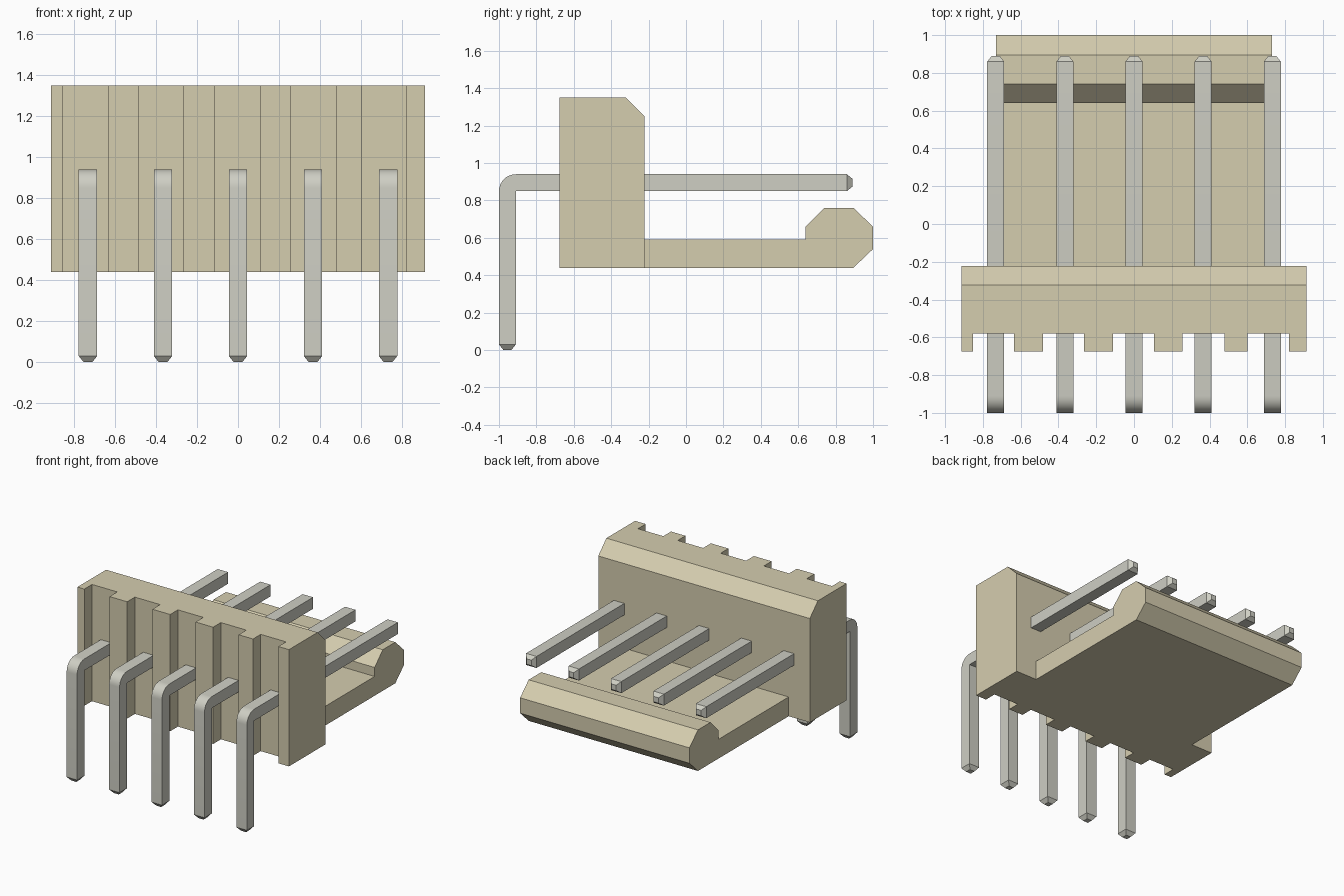
import bpy, bmesh, math

cube = bpy.data.objects.get("Cube")
if cube:
    bpy.data.objects.remove(cube, do_unlink=True)


def material(name, rgb):
    m = bpy.data.materials.new(name)
    m.use_nodes = True
    m.diffuse_color = (*rgb, 1)
    m.node_tree.nodes["Principled BSDF"].inputs["Base Color"].default_value = (*rgb, 1)
    return m


TAN = material("tan plastic", (0.665, 0.61, 0.43))
METAL = material("tin metal", (0.62, 0.62, 0.55))


def finish(name, bm, mat):
    bmesh.ops.remove_doubles(bm, verts=bm.verts, dist=1e-5)
    bmesh.ops.recalc_face_normals(bm, faces=bm.faces)
    mesh = bpy.data.meshes.new(name)
    bm.to_mesh(mesh)
    bm.free()
    mesh.materials.append(mat)
    obj = bpy.data.objects.new(name, mesh)
    bpy.context.collection.objects.link(obj)
    return obj


def extrude(bm, points, offset):
    face = bm.faces.new([bm.verts.new(p) for p in points])
    new = bmesh.ops.extrude_face_region(bm, geom=[face])["geom"]
    bmesh.ops.translate(bm, verts=[v for v in new if isinstance(v, bmesh.types.BMVert)], vec=offset)


# Housing: grooved plan outline raised to full height, back top edge chamfered
FRONT, FLOOR, BACK = -0.675, -0.58, -0.222
HALF, LOW, HIGH, CHAMFER = 0.912, 0.44, 1.35, 0.1
grooves = [(-0.853, -0.635), (-0.483, -0.265), (-0.112, 0.107), (0.258, 0.478), (0.602, 0.82)]
outline = [(-HALF, FRONT)]
for a, b in grooves:
    outline += [(a, FRONT), (a, FLOOR), (b, FLOOR), (b, FRONT)]
outline += [(HALF, FRONT), (HALF, BACK), (-HALF, BACK)]
bm = bmesh.new()
extrude(bm, [(x, y, LOW) for x, y in outline], (0, 0, HIGH - LOW))
edge = [e for e in bm.edges if all(v.co.y > BACK - 0.01 and v.co.z > HIGH - 0.01 for v in e.verts)]
bmesh.ops.bevel(bm, geom=edge, offset=CHAMFER, segments=1, affect='EDGES')
finish("housing", bm, TAN)

# Latch tongue with hooked lip
profile = [(BACK, 0.44), (0.895, 0.44), (1.0, 0.54), (1.0, 0.66), (0.895, 0.76),
           (0.74, 0.76), (0.64, 0.66), (0.64, 0.59), (BACK, 0.59)]
bm = bmesh.new()
extrude(bm, [(-0.73, y, z) for y, z in profile], (1.46, 0, 0))
finish("latch_tongue", bm, TAN)


# Bent square pin, skinned through inner/outer section pairs
def pin(name, x):
    w, tip = 0.045, 0.021
    cy, cz = -0.91, 0.85
    sections = [((cy - w + tip, 0), (cy - w - tip, 0), tip), ((cy, 0.03), (cy - 2 * w, 0.03), w)]
    for i in range(9):
        t = math.pi / 2 * i / 8
        sections.append(((cy, cz), (cy - 2 * w * math.cos(t), cz + 2 * w * math.sin(t)), w))
    sections += [((0.86, cz), (0.86, cz + 2 * w), w),
                 ((0.89, cz + w - tip), (0.89, cz + w + tip), tip)]
    bm = bmesh.new()
    rings = [[bm.verts.new((x + s * h, *p)) for s, p in ((-1, a), (1, a), (1, b), (-1, b))]
             for a, b, h in sections]
    for r, q in zip(rings, rings[1:]):
        for i in range(4):
            j = (i + 1) % 4
            # The inner corner stays sharp, so its sections collapse to one edge
            if (r[i].co - q[i].co).length + (r[j].co - q[j].co).length > 1e-6:
                bm.faces.new((r[i], r[j], q[j], q[i]))
    bm.faces.new(rings[0])
    bm.faces.new(rings[-1])
    obj = finish(name, bm, METAL)
    bpy.ops.object.select_all(action='DESELECT')
    obj.select_set(True)
    bpy.context.view_layer.objects.active = obj
    bpy.ops.object.shade_smooth_by_angle(angle=math.radians(30))


for n in range(5):
    pin(f"pin_{n + 1}", (n - 2) * 0.366)
